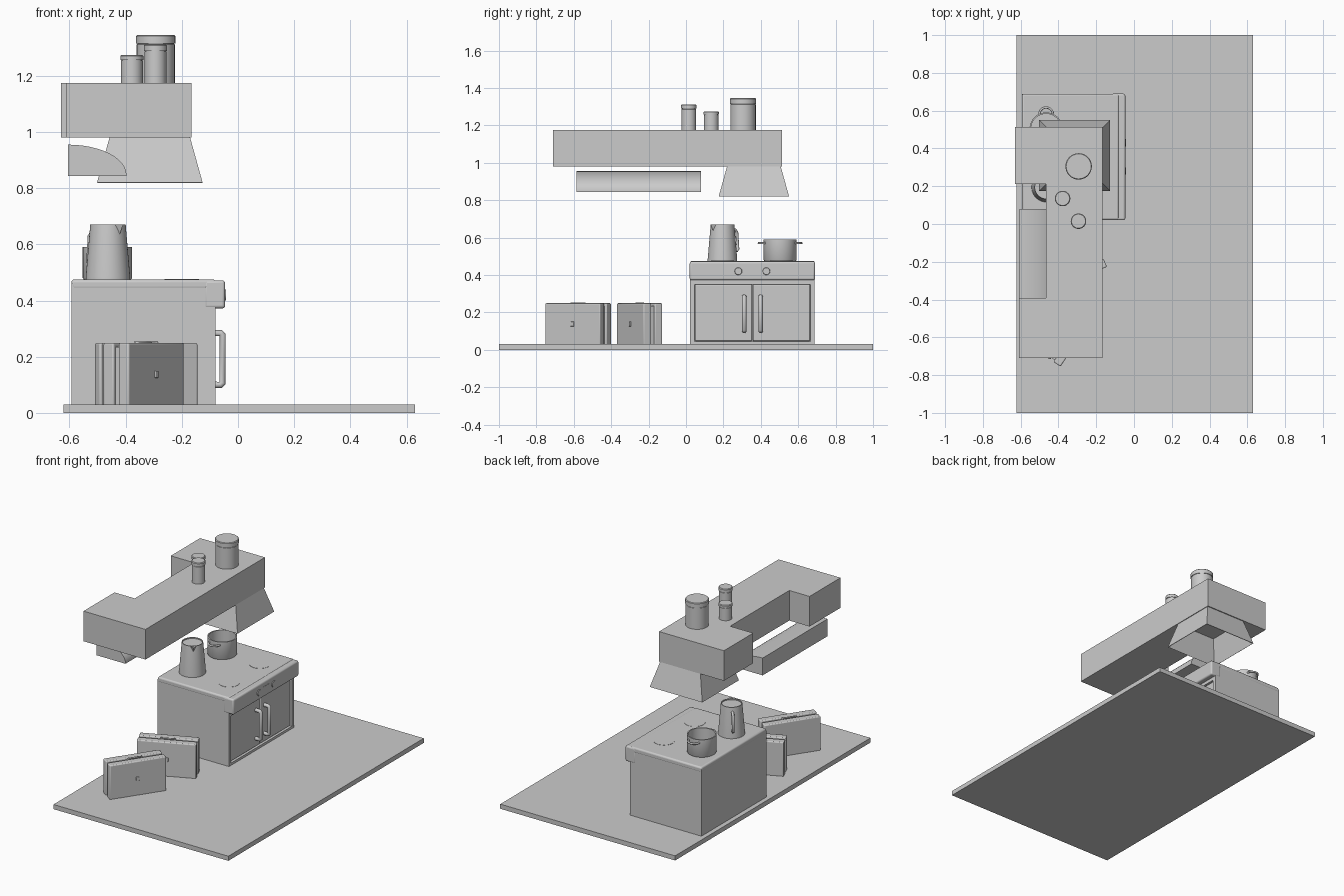
import bpy, bmesh, math
from mathutils import Vector, Matrix

if "Cube" in bpy.data.objects:
    bpy.data.objects.remove(bpy.data.objects["Cube"])


def finish(name, bm, bevel=0.0, smooth=True, matrix=None, segments=3):
    bmesh.ops.recalc_face_normals(bm, faces=bm.faces)
    me = bpy.data.meshes.new(name)
    bm.to_mesh(me)
    bm.free()
    ob = bpy.data.objects.new(name, me)
    bpy.context.collection.objects.link(ob)
    if matrix:
        ob.matrix_world = matrix
    if bevel:
        mod = ob.modifiers.new("bevel", "BEVEL")
        mod.width, mod.segments = bevel, segments
    if smooth:
        bpy.ops.object.select_all(action="DESELECT")
        ob.select_set(True)
        bpy.context.view_layer.objects.active = ob
        bpy.ops.object.shade_smooth_by_angle(angle=math.radians(35))
    return ob


def box(name, x0, x1, y0, y1, z0, z1, bevel=0.0, matrix=None):
    bm = bmesh.new()
    bmesh.ops.create_cube(bm, size=1)
    for v in bm.verts:
        v.co = Vector(((x0 + x1) / 2 + v.co.x * (x1 - x0),
                       (y0 + y1) / 2 + v.co.y * (y1 - y0),
                       (z0 + z1) / 2 + v.co.z * (z1 - z0)))
    return finish(name, bm, bevel, bevel > 0, matrix)


def lathe(name, profile, x, y, z, rot=None, n=32):
    bm = bmesh.new()
    vs = [bm.verts.new((r, 0, h)) for r, h in profile]
    es = [bm.edges.new(p) for p in zip(vs, vs[1:])]
    bmesh.ops.spin(bm, geom=vs + es, cent=(0, 0, 0), axis=(0, 0, 1),
                   angle=2 * math.pi, steps=n)
    bmesh.ops.remove_doubles(bm, verts=bm.verts, dist=1e-5)
    m = Matrix.Translation((x, y, z)) @ (rot or Matrix())
    return finish(name, bm, matrix=m)


def tube(name, pts, radius, matrix=None):
    cu = bpy.data.curves.new(name, "CURVE")
    cu.dimensions = "3D"
    cu.bevel_depth, cu.bevel_resolution, cu.use_fill_caps = radius, 3, True
    sp = cu.splines.new("POLY")
    sp.points.add(len(pts) - 1)
    for p, c in zip(sp.points, pts):
        p.co = (*c, 1)
    ob = bpy.data.objects.new(name, cu)
    bpy.context.collection.objects.link(ob)
    if matrix:
        ob.matrix_world = matrix


# floor slab
box("floor", -0.622, 0.631, -1, 1, 0, 0.03)

# stove: body, door frame, doors, handles
box("stove_body", -0.592, -0.105, 0.022, 0.688, 0.025, 0.46)
for name, y0, y1, z0, z1 in (("frame_left", 0.022, 0.045, 0.025, 0.38),
                             ("frame_right", 0.665, 0.688, 0.025, 0.38),
                             ("frame_bottom", 0.045, 0.665, 0.025, 0.045),
                             ("frame_top", 0.045, 0.665, 0.35, 0.38)):
    box(name, -0.105, -0.08, y0, y1, z0, z1)
for side, s in (("left", -1), ("right", 1)):
    a, b = sorted((0.355 + s * 0.002, 0.355 + s * 0.308))
    box("door_" + side, -0.11, -0.09, a, b, 0.047, 0.349, 0.006)
    y = 0.355 + s * 0.044
    tube("door_handle_" + side,
         [(-0.09, y, 0.1), (-0.062, y, 0.1), (-0.055, y, 0.107), (-0.055, y, 0.277),
          (-0.062, y, 0.284), (-0.09, y, 0.284)], 0.012)

# stove top, control panel
box("stove_top", -0.593, -0.08, 0.021, 0.689, 0.44, 0.475, 0.01)
box("control_panel", -0.12, -0.046, 0.02, 0.69, 0.372, 0.472, 0.01)
face = Matrix.Rotation(math.pi / 2, 4, "Y")
for i, y in enumerate((0.28, 0.43)):
    lathe("knob_%d" % i, [(0, 0.008), (0.018, 0.008), (0.02, 0.005), (0.02, -0.01)],
          -0.05, y, 0.42, face, 24)
box("display", -0.06, -0.044, 0.325, 0.385, 0.4, 0.44)

# burner discs, nearly flush
for i, (x, y, r) in enumerate(((-0.465, 0.195, 0.075), (-0.465, 0.503, 0.075),
                               (-0.2, 0.195, 0.062), (-0.2, 0.51, 0.062))):
    lathe("burner_%d" % i, [(r, 0), (r, 0.002), (0, 0.002)], x, y, 0.4745)

# cooking pot with two loop handles
lathe("pot", [(0, 0), (0.084, 0), (0.088, 0.006), (0.088, 0.115), (0.08, 0.115),
              (0.08, 0.012), (0, 0.012)], -0.465, 0.503, 0.475, n=40)
for name, s in (("pot_handle_front", -1), ("pot_handle_back", 1)):
    pts = [(-0.465 + 0.036 * math.cos(math.pi * k / 10),
            0.503 + s * (0.078 + 0.036 * math.sin(math.pi * k / 10)), 0.57)
           for k in range(11)]
    tube(name, pts, 0.006)

# jug with lid, spout and handle
lathe("jug", [(0, 0), (0.079, 0), (0.079, 0.01), (0.063, 0.197), (0.058, 0.197),
              (0.058, 0.19), (0, 0.19)], -0.463, 0.195, 0.474, n=40)
turn = Matrix.Translation((-0.463, 0.195, 0.474)) @ Matrix.Rotation(math.radians(-50), 4, "Z")
bm = bmesh.new()
vs = [bm.verts.new(c) for c in ((0.055, -0.022, 0.196), (0.055, 0.022, 0.196),
                                (0.084, 0, 0.196), (0.062, 0, 0.155))]
for f in ((0, 1, 2), (0, 2, 3), (1, 3, 2), (0, 3, 1)):
    bm.faces.new([vs[i] for i in f])
finish("jug_spout", bm, smooth=False, matrix=turn)
tube("jug_handle", [(-0.06, 0, 0.165), (-0.09, 0, 0.167), (-0.1, 0, 0.155),
                    (-0.108, 0, 0.065), (-0.1, 0, 0.055), (-0.07, 0, 0.055)], 0.008, turn)

# range hood: open tapered shell
bm = bmesh.new()
rings = []
for h, w in ((0.82, 0.188), (0.982, 0.143)):
    rings.append([bm.verts.new((-0.314 + a * w, 0.363 + b * w, h))
                  for a, b in ((-1, -1), (1, -1), (1, 1), (-1, 1))])
for i in range(4):
    j = (i + 1) % 4
    bm.faces.new((rings[0][i], rings[0][j], rings[1][j], rings[1][i]))
bm.faces.new(rings[1])
hood = finish("range_hood", bm, smooth=False)
hood.modifiers.new("shell", "SOLIDIFY").thickness = 0.004

# wall cabinets in a row, deeper units at both ends
ys = (-0.71, -0.393, -0.09, 0.213, 0.513)
for i in range(4):
    box("wall_cabinet_%d" % i, -0.465, -0.166, ys[i], ys[i + 1], 0.98, 1.175)
box("corner_cabinet_front", -0.61, -0.465, -0.71, -0.393, 0.98, 1.175)
box("corner_cabinet_back", -0.631, -0.465, 0.213, 0.513, 0.98, 1.175)

# quarter-round wall unit below the cabinets
bm = bmesh.new()
prof = [(-0.605, 0.843)] + [(-0.605 + 0.208 * math.sin(math.pi / 2 * k / 12),
                             0.848 + 0.107 * math.cos(math.pi / 2 * k / 12))
                            for k in range(13)] + [(-0.397, 0.843)]
f = bm.faces.new([bm.verts.new((x, -0.585, z)) for x, z in prof])
ext = bmesh.ops.extrude_face_region(bm, geom=[f])["geom"]
bmesh.ops.translate(bm, vec=(0, 0.665, 0),
                    verts=[g for g in ext if isinstance(g, bmesh.types.BMVert)])
finish("air_unit", bm)

# storage jars with lids
for i, (x, y, r, h, lid) in enumerate(((-0.293, 0.305, 0.07, 0.17, 0.03),
                                       (-0.378, 0.135, 0.041, 0.1, 0.018),
                                       (-0.294, 0.015, 0.041, 0.137, 0.023))):
    b = r - 0.002
    lathe("jar_%d" % i, [(0, 0), (b, 0), (b, h - lid - 0.003), (b - 0.003, h - lid - 0.002),
                         (b - 0.003, h - lid), (r, h - lid), (r, h - 0.004),
                         (r - 0.004, h), (0, h)], x, y, 1.175)

# two carrying cases: paired shells, recessed core, handle and clasp
for i, (x, y, ang) in enumerate(((-0.336, -0.577, 56), (-0.327, -0.248, 24))):
    m = Matrix.Translation((x, y, 0.025)) @ Matrix.Rotation(math.radians(ang), 4, "Z")
    box("case_core_%d" % i, -0.165, 0.165, -0.03, 0.03, 0, 0.21, 0, m)
    for side, s in (("front", -1), ("back", 1)):
        a, b = sorted((s * 0.01, s * 0.055))
        box("case_%s_%d" % (side, i), -0.177, 0.177, a, b, 0, 0.224, 0.006, m)
    tube("case_handle_%d" % i, [(-0.045, 0, 0.2), (-0.042, 0, 0.224), (0.042, 0, 0.224),
                                (0.045, 0, 0.2)], 0.006, m)
    box("case_clasp_%d" % i, -0.012, 0.012, -0.059, -0.05, 0.1, 0.125, 0.003, m)
